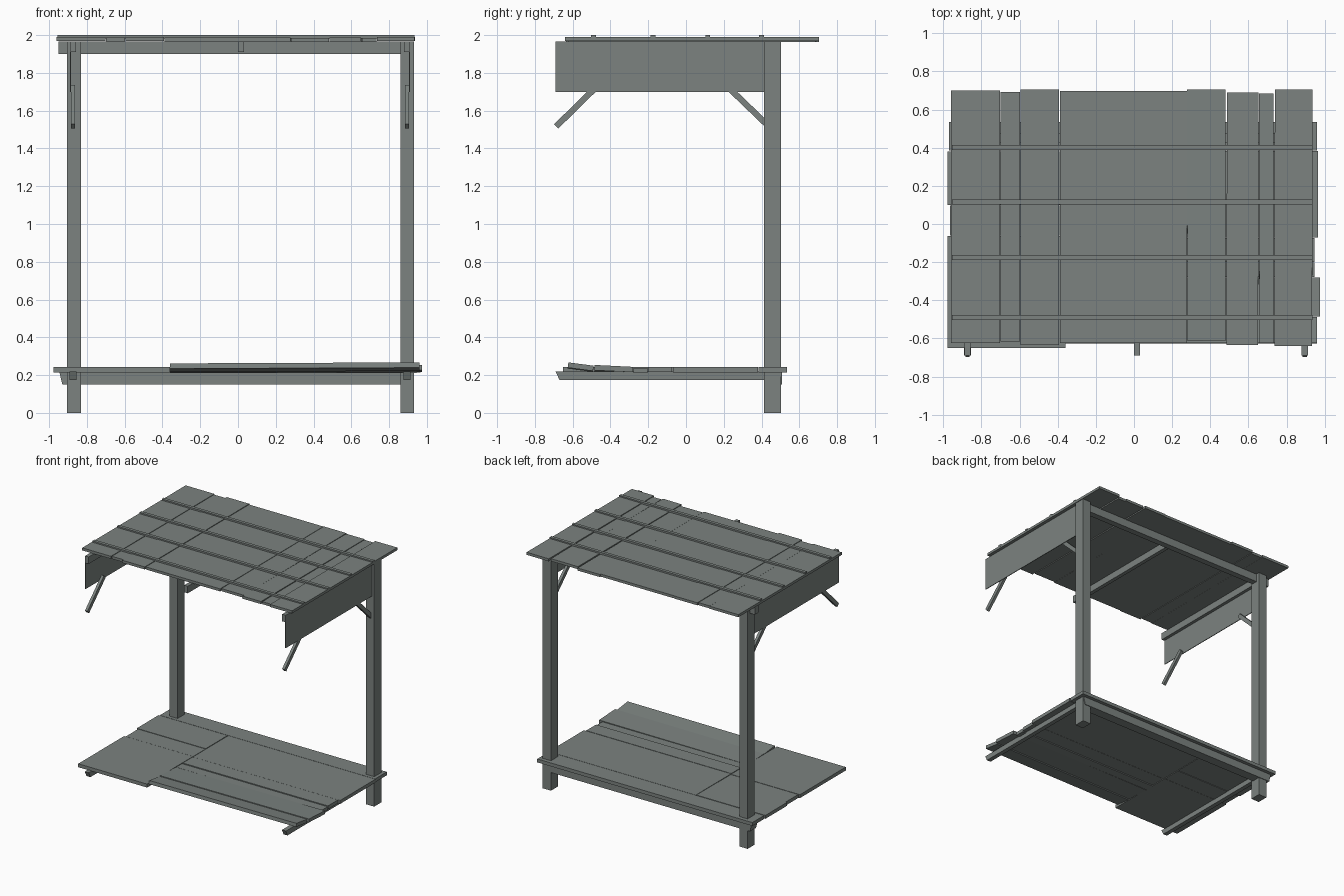
import bpy
from math import atan2, hypot
from mathutils import Vector

cube = bpy.data.objects.get("Cube")
if cube:
    bpy.data.objects.remove(cube, do_unlink=True)

wood = bpy.data.materials.new("weathered_grey_wood")
wood.use_nodes = True
grey = (0.20, 0.225, 0.215, 1)
wood.diffuse_color = grey
wood.node_tree.nodes["Principled BSDF"].inputs["Base Color"].default_value = grey


def box(name, x, y, z, rot=(0, 0, 0), taper=0):
    """Box between (min, max) pairs; taper draws in the lower edge of the x ends."""
    lo, hi = Vector((x[0], y[0], z[0])), Vector((x[1], y[1], z[1]))
    bpy.ops.mesh.primitive_cube_add(size=1, location=(lo + hi) / 2, rotation=rot)
    ob = bpy.context.object
    ob.name = name
    for v in ob.data.vertices:
        v.co = [c * s for c, s in zip(v.co, hi - lo)]
        if v.co.z < 0:
            v.co.x -= taper if v.co.x > 0 else -taper
    ob.data.materials.append(wood)
    return ob


def brace(name, x, start, end, thick=0.032):
    """Diagonal strut in the y-z plane."""
    dy, dz = end[0] - start[0], end[1] - start[1]
    cy, cz = (start[0] + end[0]) / 2, (start[1] + end[1]) / 2
    half = hypot(dy, dz) / 2
    box(name, (x - 0.011, x + 0.011), (cy - half, cy + half),
        (cz - thick / 2, cz + thick / 2), (atan2(dz, dy), 0, 0))


# Posts, side beams, hanging panels and braces
for side, post_x, beam_x, out in (("right", -0.868, -0.873, -1), ("left", 0.896, 0.895, 1)):
    box(side + "_post", (post_x - 0.037, post_x + 0.037), (0.413, 0.503), (0, 1.967))
    box(side + "_roof_beam", (beam_x - 0.016, beam_x + 0.016), (-0.69, 0.43), (1.91, 1.967))
    px = beam_x + out * 0.013
    box(side + "_side_panel", (px - 0.003, px + 0.003), (-0.69, 0.413), (1.70, 1.912))
    brace(side + "_front_brace", beam_x, (-0.687, 1.517), (-0.475, 1.725))
    brace(side + "_back_brace", beam_x, (0.43, 1.525), (0.222, 1.725))
    joist = box(side + "_floor_joist", (beam_x - 0.018, beam_x + 0.018), (-0.69, 0.43), (0.175, 0.218))
    for v in joist.data.vertices:
        if v.co.z < 0 and v.co.y < 0:
            v.co.y += 0.02

# Beams across the back and down the middle
box("back_roof_beam", (-0.95, 0.93), (0.425, 0.475), (1.90, 1.965))
box("back_floor_beam", (-0.945, 0.93), (0.43, 0.508), (0.15, 0.214), taper=0.015)
box("middle_roof_beam", (0.0, 0.032), (-0.69, 0.44), (1.91, 1.967))

# Roof planks: left edge, right edge, front, back, lift
roof = [(-0.96, -0.702, -0.625, 0.70, 0.002), (-0.699, -0.597, -0.617, 0.692, 0),
        (-0.595, -0.392, -0.635, 0.705, 0.003), (-0.389, 0.277, -0.625, 0.698, 0),
        (0.279, 0.48, -0.612, 0.705, -0.002), (0.486, 0.652, -0.635, 0.69, 0.001),
        (0.656, 0.733, -0.625, 0.685, -0.002), (0.737, 0.935, -0.64, 0.705, 0.003)]
for i, (x0, x1, y0, y1, lift) in enumerate(roof):
    skew = 0.004 * (-1) ** i if i > 3 else 0
    box("roof_plank", (x0, x1), (y0, y1), (1.966 + lift, 1.987 + lift), (0, skew, skew / 2))

# Battens over the roof
for y in (0.40, 0.115, -0.175, -0.49):
    box("roof_batten", (-0.955, 0.935), (y - 0.013, y + 0.013), (1.983, 2.0))

# Floor planks: x range, y range, lift, tilt
floor = [(-0.97, 0.96, 0.385, 0.535, 0, 0), (-0.355, 0.965, -0.07, 0.382, 0, 0),
         (-0.978, -0.36, 0.10, 0.38, 0.001, 0), (-0.965, -0.36, -0.06, 0.097, -0.001, 0),
         (-0.978, -0.36, -0.65, -0.063, 0, 0),
         (-0.355, 0.947, -0.20, -0.073, 0.001, 0), (-0.36, 0.945, -0.277, -0.203, -0.005, 0),
         (-0.36, 0.975, -0.485, -0.28, 0.003, -0.05), (-0.36, 0.96, -0.625, -0.49, 0.013, -0.13)]
for x0, x1, y0, y1, lift, tilt in floor:
    slope = -0.004 if tilt else 0
    box("floor_plank", (x0, x1), (y0, y1), (0.215 + lift, 0.243 + lift), (tilt, slope, 0))
